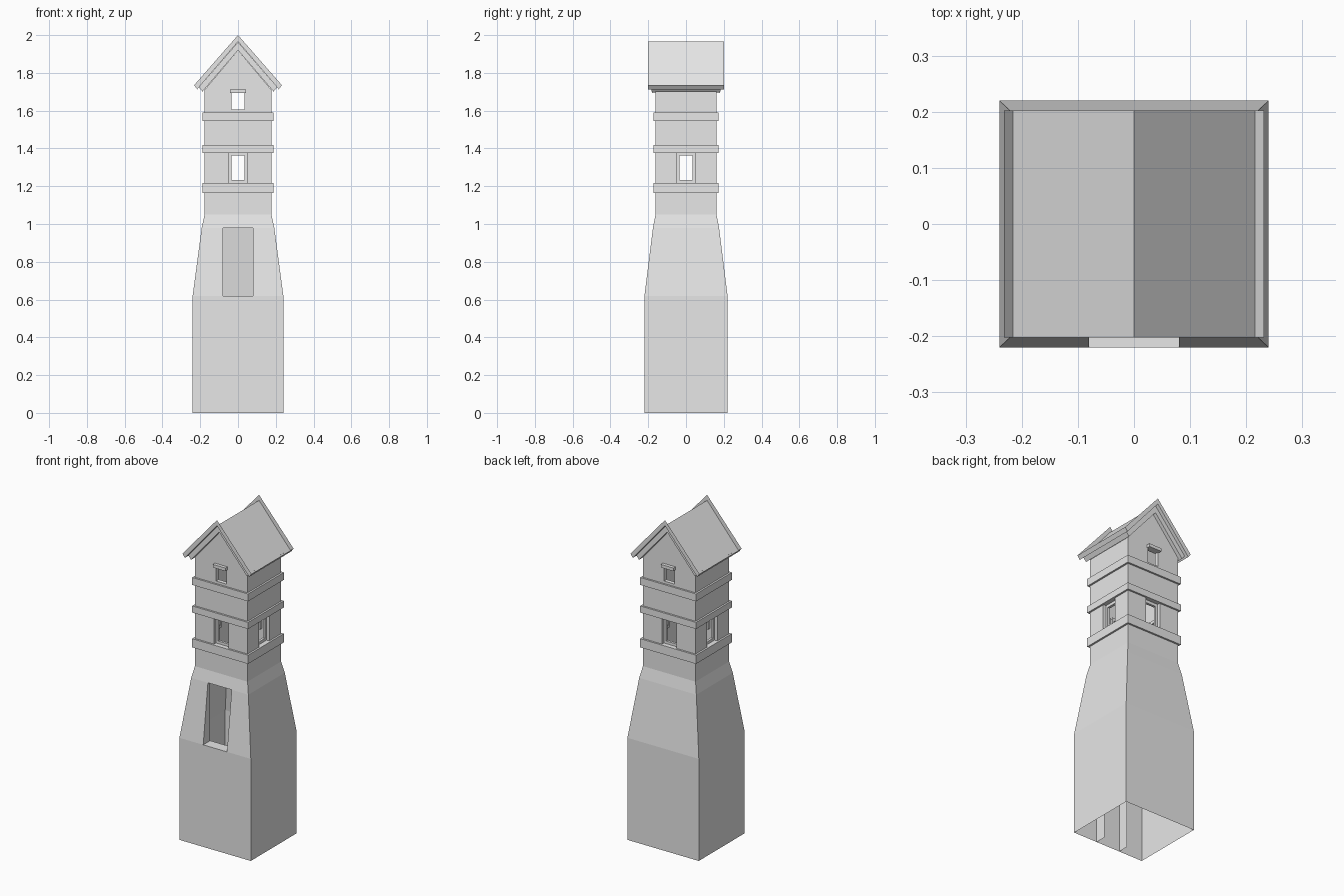
import bpy
import bmesh

if "Cube" in bpy.data.objects:
    bpy.data.objects.remove(bpy.data.objects["Cube"], do_unlink=True)

stone = bpy.data.materials.new("plain_grey")
stone.use_nodes = True
GREY = (0.8, 0.8, 0.8, 1)
stone.diffuse_color = GREY
stone.node_tree.nodes["Principled BSDF"].inputs["Base Color"].default_value = GREY

HX, HY = 0.177, 0.161            # half width and half depth of the shaft
EAVE, PEAK = 1.71, 1.92          # gable wall heights
WIN = (0.05, 1.217, 1.38)        # half width, bottom, top
ATTIC = (0.035, 1.605, 1.695)
NICHE = (0.08, 0.62, 0.98)


def finish(name, bm, recalc=True):
    bmesh.ops.remove_doubles(bm, verts=bm.verts, dist=0.0001)
    if recalc:
        bmesh.ops.recalc_face_normals(bm, faces=bm.faces)
    mesh = bpy.data.meshes.new(name)
    bm.to_mesh(mesh)
    bm.free()
    mesh.materials.append(stone)
    obj = bpy.data.objects.new(name, mesh)
    bpy.context.collection.objects.link(obj)
    return obj


def face(bm, *points):
    return bm.faces.new([bm.verts.new(p) for p in points])


def rings(loops):
    """Rectangular loops (half x, half y, z) joined into a skin."""
    bm = bmesh.new()
    rows = [[bm.verts.new((sx * x, sy * y, z))
             for sx, sy in ((-1, -1), (1, -1), (1, 1), (-1, 1))] for x, y, z in loops]
    for a, b in zip(rows, rows[1:]):
        for i in range(4):
            j = (i + 1) % 4
            bm.faces.new((a[i], a[j], b[j], b[i]))
    return bm


def on_side(side, u, d, z):
    """Point at u along a wall and d out from the centre."""
    return {"front": (u, -d, z), "left": (d, u, z),
            "back": (-u, d, z), "right": (-d, -u, z)}[side]


def wall(bm, side, half, d, z0, z1, holes):
    """Flat wall panel with rectangular holes."""
    us = sorted({-half, half} | {s * h[0] for h in holes for s in (-1, 1)})
    zs = sorted({z0, z1} | {z for h in holes for z in h[1:]})
    for ua, ub in zip(us, us[1:]):
        for za, zb in zip(zs, zs[1:]):
            uc, zc = (ua + ub) / 2, (za + zb) / 2
            if not any(abs(uc) < w and a < zc < b for w, a, b in holes):
                face(bm, *[on_side(side, u, d, z)
                           for u, z in ((ua, za), (ub, za), (ub, zb), (ua, zb))])


def skin(bm, side, first, second):
    """Join two rectangles, each (half width, bottom, top, distance)."""
    a, b = [[on_side(side, u, d, z) for u, z in ((-w, z0), (w, z0), (w, z1), (-w, z1))]
            for w, z0, z1, d in (first, second)]
    for i in range(4):
        j = (i + 1) % 4
        face(bm, a[i], a[j], b[j], b[i])


def box(name, side, half, d0, d1, z0, z1):
    bm = bmesh.new()
    skin(bm, side, (half, z0, z1, d0), (half, z0, z1, d1))
    for d in (d0, d1):
        wall(bm, side, half, d, z0, z1, [])
    finish(name, bm)


# Hollow base with an opening in the sloped front
bm = rings([(0.24, 0.22, 0), (0.24, 0.22, 0.62), (0.192, 0.175, 0.98), (HX, HY, 1.05)])
for x in (-NICHE[0], NICHE[0]):
    bmesh.ops.bisect_plane(bm, geom=bm.verts[:] + bm.edges[:] + bm.faces[:],
                           plane_co=(x, 0, 0), plane_no=(1, 0, 0))
opening = []
for f in bm.faces:
    c = f.calc_center_median()
    if abs(c.x) < NICHE[0] and c.y < -0.1 and NICHE[1] < c.z < NICHE[2]:
        opening.append(f)
bmesh.ops.delete(bm, geom=opening, context="FACES")
finish("tower_base", bm)

# Opening lining: fins down to the ground, sill and head
INNER = -0.153
bm = bmesh.new()
w, z0, z1 = NICHE
for x in (-w, w):
    face(bm, (x, -0.22, 0), (x, INNER, 0), (x, INNER, z1), (x, -0.175, z1), (x, -0.22, z0))
face(bm, (-w, -0.22, z0), (w, -0.22, z0), (w, INNER, z0), (-w, INNER, z0))
face(bm, (-w, INNER, z1), (w, INNER, z1), (w, -0.175, z1), (-w, -0.175, z1))
finish("opening_lining", bm, recalc=False)

# Shaft walls with window holes and gables
bm = bmesh.new()
for side in ("front", "back"):
    wall(bm, side, HX, HY, 1.05, EAVE, [WIN, ATTIC])
    face(bm, *[on_side(side, u, HY, z) for u, z in ((-HX, EAVE), (HX, EAVE), (0, PEAK))])
for side in ("left", "right"):
    wall(bm, side, HY, HX, 1.05, EAVE, [WIN])
finish("shaft_walls", bm)

# Recessed window frames on all four sides
for side, d in (("front", HY), ("back", HY), ("left", HX), ("right", HX)):
    bm = bmesh.new()
    outer, inner = WIN, (0.035, 1.233, 1.362)
    skin(bm, side, (*outer, d), (*outer, d - 0.02))
    skin(bm, side, (*outer, d - 0.02), (*inner, d - 0.02))
    skin(bm, side, (*inner, d - 0.02), (*inner, d - 0.035))
    skin(bm, side, (*inner, d - 0.035), (*outer, d - 0.035))
    finish(side + "_window_frame", bm)

# Attic window reveals and lintels
for side in ("front", "back"):
    bm = bmesh.new()
    skin(bm, side, (*ATTIC, HY), (*ATTIC, HY - 0.025))
    finish(side + "_attic_reveal", bm)
    box(side + "_attic_lintel", side, 0.042, HY - 0.01, HY + 0.02, 1.693, 1.712)

# Bands round the shaft
for name, z0, z1 in (("lower", 1.165, 1.218), ("middle", 1.377, 1.417), ("upper", 1.545, 1.59)):
    x, y = HX + 0.011, HY + 0.011
    finish(name + "_band", rings([(HX, HY, z0), (x, y, z0), (x, y, z1), (HX, HY, z1)]))


def roof_layer(name, y, low, high):
    """Gabled tray open at the top; low and high are (half width, eave z, peak z)."""
    bm = bmesh.new()
    (bx, bz, bp), (tx, tz, tp) = low, high
    for s in (-1, 1):
        face(bm, (0, -y, bp), (s * bx, -y, bz), (s * bx, y, bz), (0, y, bp))
        face(bm, (s * bx, -y, bz), (s * tx, -y, tz), (s * tx, y, tz), (s * bx, y, bz))
        for e in (-y, y):
            face(bm, (0, e, bp), (s * bx, e, bz), (s * tx, e, tz), (0, e, tp))
    finish(name, bm)


# Two stacked roof layers
roof_layer("roof_underlayer", 0.182, (0.188, 1.701, PEAK), (0.207, 1.724, 1.963))
roof_layer("roof_cover", 0.202, (0.216, 1.713, 1.966), (0.232, 1.735, 2.0))
